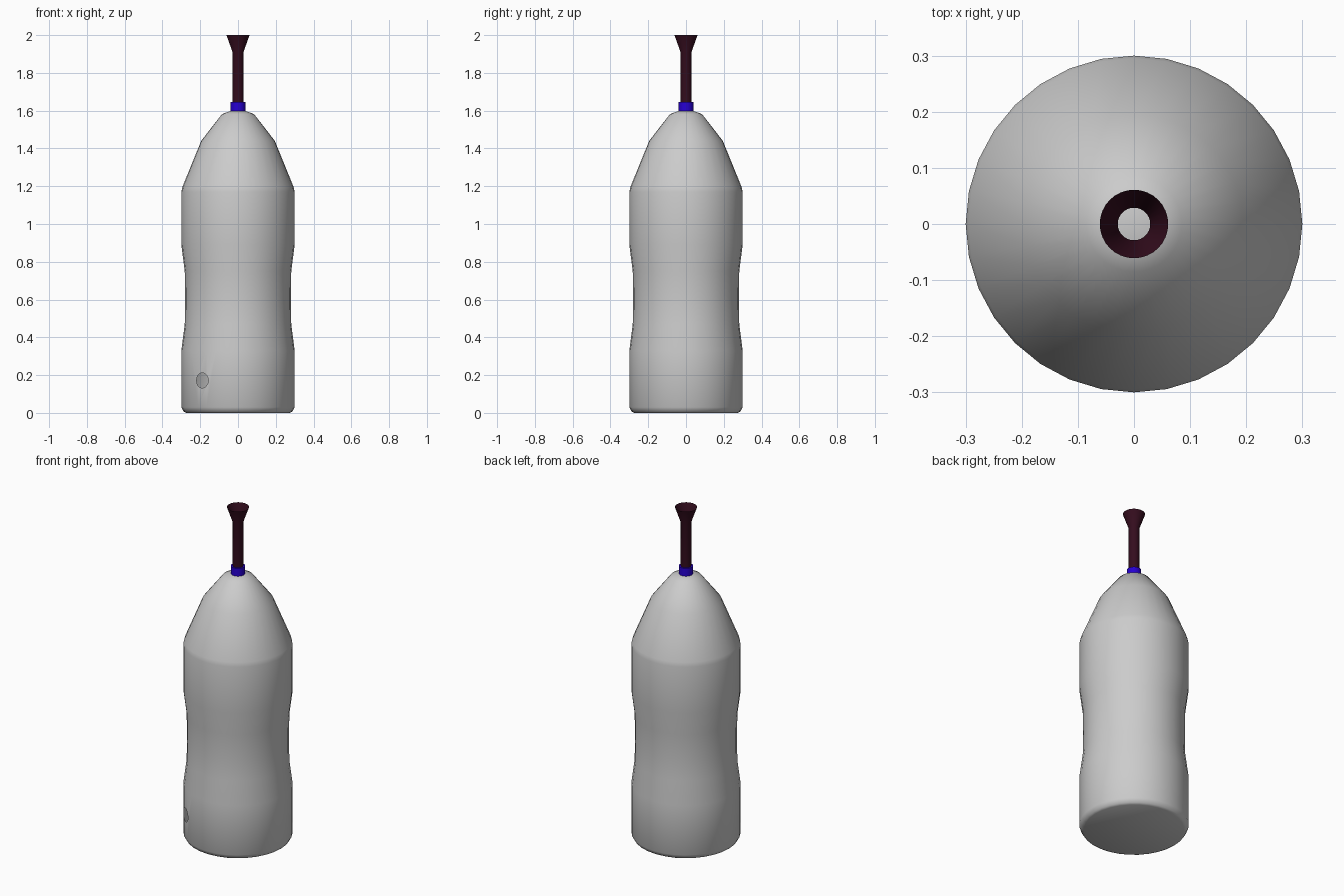
import bpy, bmesh, math
from mathutils import Matrix, Vector

if "Cube" in bpy.data.objects:
    bpy.data.objects.remove(bpy.data.objects["Cube"])

SEGMENTS = 32


def material(name, rgb):
    mat = bpy.data.materials.new(name)
    mat.diffuse_color = (*rgb, 1)
    mat.use_nodes = True
    mat.node_tree.nodes["Principled BSDF"].inputs["Base Color"].default_value = mat.diffuse_color
    return mat


def smooth(obj, angle):
    bpy.ops.object.select_all(action='DESELECT')
    obj.select_set(True)
    bpy.context.view_layer.objects.active = obj
    bpy.ops.object.shade_smooth_by_angle(angle=math.radians(angle))


def lathe(name, profile, mat=None, capped=False, closed=False):
    """Revolve (radius, z) points, listed bottom to top, around z."""
    bm = bmesh.new()
    rings = []
    for r, z in profile:
        rings.append([bm.verts.new((r * math.cos(a), r * math.sin(a), z))
                      for a in (2 * math.pi * i / SEGMENTS for i in range(SEGMENTS))])
    pairs = list(zip(rings, rings[1:]))
    if closed:
        pairs.append((rings[-1], rings[0]))
    for low, high in pairs:
        for i in range(SEGMENTS):
            j = (i + 1) % SEGMENTS
            bm.faces.new((low[i], low[j], high[j], high[i]))
    if capped:
        bm.faces.new(rings[0][::-1])
        bm.faces.new(rings[-1])
    mesh = bpy.data.meshes.new(name)
    bm.to_mesh(mesh)
    bm.free()
    obj = bpy.data.objects.new(name, mesh)
    bpy.context.collection.objects.link(obj)
    if mat:
        mesh.materials.append(mat)
    return obj


# Bottle body with a gentle waist and tapered shoulder
body = lathe("bottle_body", [
    (0.275, 0), (0.288, 0.007), (0.3, 0.03), (0.3, 0.33), (0.282, 0.47),
    (0.28, 0.6), (0.282, 0.75), (0.3, 0.89), (0.3, 1.17), (0.295, 1.195),
    (0.195, 1.44), (0.085, 1.582), (0.04, 1.598)], capped=True)

# Small air hole, low on the front left
centre = Vector((-0.19, -0.232, 0.172))
outward = Vector((centre.x, centre.y, 0)).normalized()
turn = outward.to_track_quat('Z', 'Y').to_matrix().to_4x4()
to_world = Matrix.Translation(centre) @ turn
RADIUS = 0.04
bpy.ops.mesh.primitive_cylinder_add(vertices=24, radius=RADIUS, depth=0.2)
cutter = bpy.context.object
cutter.name = "hole_cutter"
cutter.matrix_world = to_world
cutter.hide_render = True
cut = body.modifiers.new("hole", 'BOOLEAN')
cut.object = cutter
cut.operation = 'DIFFERENCE'
cut.solver = 'EXACT'
graph = bpy.context.evaluated_depsgraph_get()
body.data = bpy.data.meshes.new_from_object(body.evaluated_get(graph))
body.modifiers.clear()
bpy.data.objects.remove(cutter)

# Remove the walls of the cut so the body is a thin shell
bm = bmesh.new()
bm.from_mesh(body.data)
inverse = to_world.inverted()
walls = [f for f in bm.faces
         if all((inverse @ v.co).xy.length < RADIUS * 1.01 and
                abs((inverse @ v.co).z) < 0.11 for v in f.verts)]
bmesh.ops.delete(bm, geom=walls, context='FACES')
bm.to_mesh(body.data)
bm.free()
smooth(body, 35)

# Blue sealing collar
collar = lathe("collar", [(0.039, 1.595), (0.039, 1.645), (0.029, 1.645), (0.029, 1.595)],
               material("blue", (0.02, 0.0, 0.65)), closed=True)
smooth(collar, 30)

# Hollow stem flaring into a small funnel
stem = lathe("funnel_stem", [(0.029, 1.597), (0.029, 1.91), (0.061, 2.0)],
             material("dark_maroon", (0.035, 0.004, 0.013)))
smooth(stem, 30)
